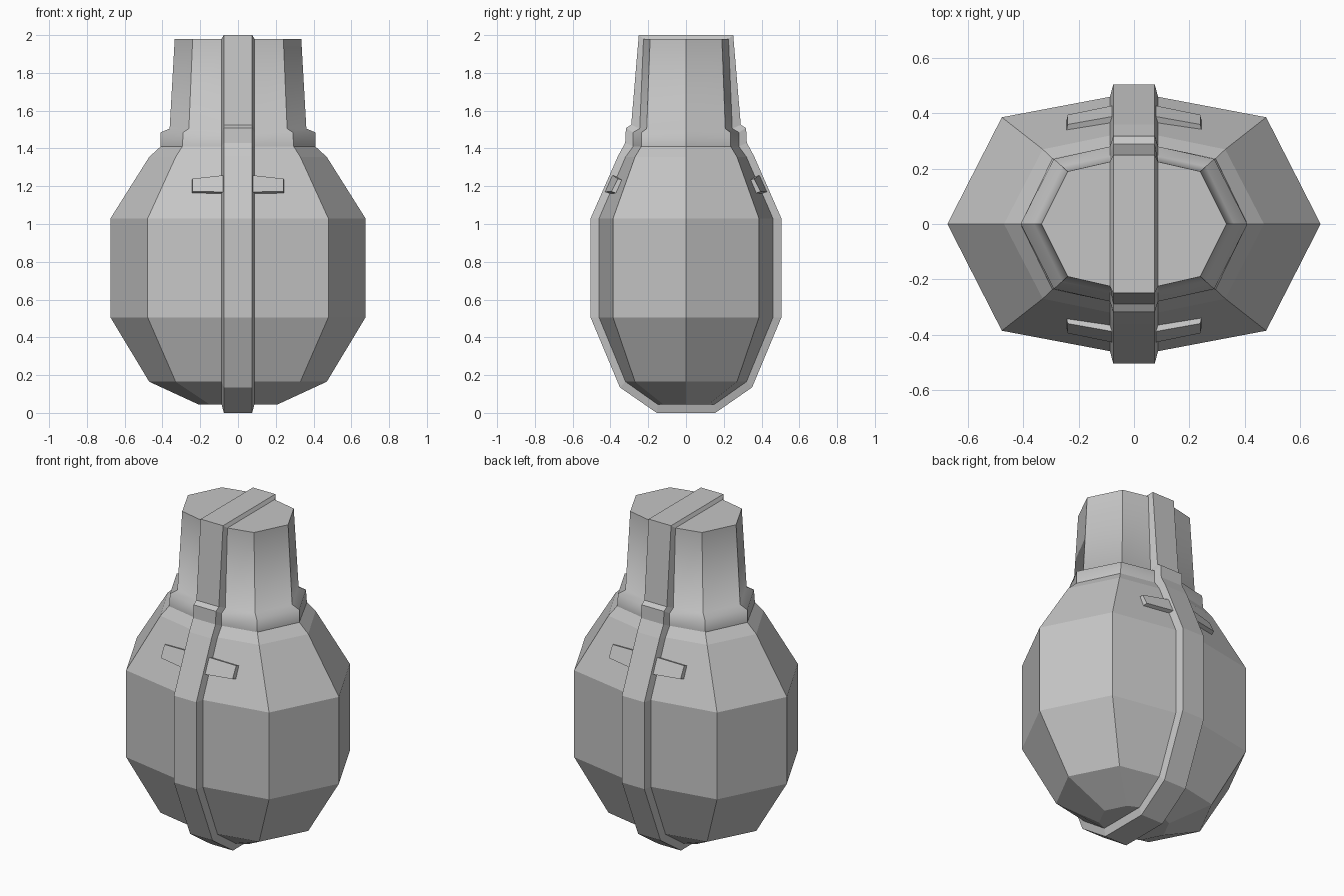
import bpy
import bmesh

cube = bpy.data.objects.get("Cube")
if cube:
    bpy.data.objects.remove(cube)

GREY = 0.56
metal = bpy.data.materials.new("plain grey")
metal.use_nodes = True
metal.diffuse_color = (GREY, GREY, GREY, 1)
metal.node_tree.nodes["Principled BSDF"].inputs["Base Color"].default_value = (GREY, GREY, GREY, 1)

# Half width of the band where it meets the shell, and at its outer face
SEAT, FACE = 0.087, 0.075

# Shell levels: height, side point x, corner x, corner y, front y
LEVELS = [
    (0.045, 0.21, 0.15, 0.12, 0.15),
    (0.165, 0.47, 0.33, 0.27, 0.32),
    (0.505, 0.675, 0.478, 0.386, 0.46),
    (1.03, 0.675, 0.478, 0.386, 0.46),
    (1.355, 0.47, 0.33, 0.27, 0.32),
    (1.41, 0.41, 0.295, 0.237, 0.28),
    (1.485, 0.41, 0.29, 0.235, 0.28),
    (1.505, 0.362, 0.26, 0.208, 0.245),
    (1.98, 0.335, 0.24, 0.19, 0.225),
]
# Outer band outline, one point per shell level: y, z
BAND = [(0.155, 0), (0.35, 0.135), (0.505, 0.505), (0.505, 1.03), (0.36, 1.36),
        (0.322, 1.43), (0.318, 1.508), (0.29, 1.525), (0.25, 2.0)]


def finish(name, bm):
    bmesh.ops.recalc_face_normals(bm, faces=bm.faces)
    mesh = bpy.data.meshes.new(name)
    bm.to_mesh(mesh)
    bm.free()
    mesh.materials.append(metal)
    obj = bpy.data.objects.new(name, mesh)
    bpy.context.collection.objects.link(obj)
    return obj


def loft(bm, loops):
    """Skin quads between successive closed loops of points."""
    rings = [[bm.verts.new(p) for p in loop] for loop in loops]
    for low, high in zip(rings, rings[1:]):
        for i in range(len(low)):
            j = (i + 1) % len(low)
            bm.faces.new((low[i], low[j], high[j], high[i]))
    for end in (rings[0], rings[-1]):
        bm.faces.new(end)


def shell_loop(z, side, cx, cy, front):
    half = [(side, 0), (cx, cy), (SEAT, front), (-SEAT, front), (-cx, cy)]
    return [(x, y, z) for x, y in half] + [(-x, -y, z) for x, y in half]


# Faceted shell with collar and neck
bm = bmesh.new()
loft(bm, [shell_loop(*level) for level in LEVELS])
for face in bm.faces:
    height = face.calc_center_median().z
    face.smooth = 1.41 < height < 1.9
for edge in bm.edges:
    a, b = (v.co.z for v in edge.verts)
    level_edge = abs(a - b) < 0.001
    edge.smooth = level_edge and 1.45 < a < 1.9
finish("shell", bm)


# Raised band running all the way round, with tapered flanks
def band_loop(x, outline):
    return ([(x, y, z) for y, z in outline]
            + [(x, -y, z) for y, z in reversed(outline)])


seat_outline = [(level[4], level[0]) for level in LEVELS]
bm = bmesh.new()
loft(bm, [band_loop(-SEAT, seat_outline), band_loop(-FACE, BAND),
          band_loop(FACE, BAND), band_loop(SEAT, seat_outline)])
finish("centre_band", bm)


# Tapered tabs beside the band, lying on the upper slope
def tab_loop(x, flare, top, bottom):
    dy, dz = 0.05, 0.018
    return [(x, *top), (x, *bottom),
            (x + flare, bottom[0] - dy, bottom[1] - dz),
            (x + flare, top[0] - dy, top[1] - dz)]


for front, end_name in ((-1, "front"), (1, "back")):
    for side, side_name in ((-1, "right"), (1, "left")):
        bm = bmesh.new()
        loft(bm, [tab_loop(0.06, 0, (0.392, 1.26), (0.432, 1.17)),
                  tab_loop(0.24, 0.01, (0.36, 1.24), (0.395, 1.172))])
        for v in bm.verts:
            v.co.x *= side
            v.co.y *= front
        finish(f"{end_name}_{side_name}_tab", bm)
